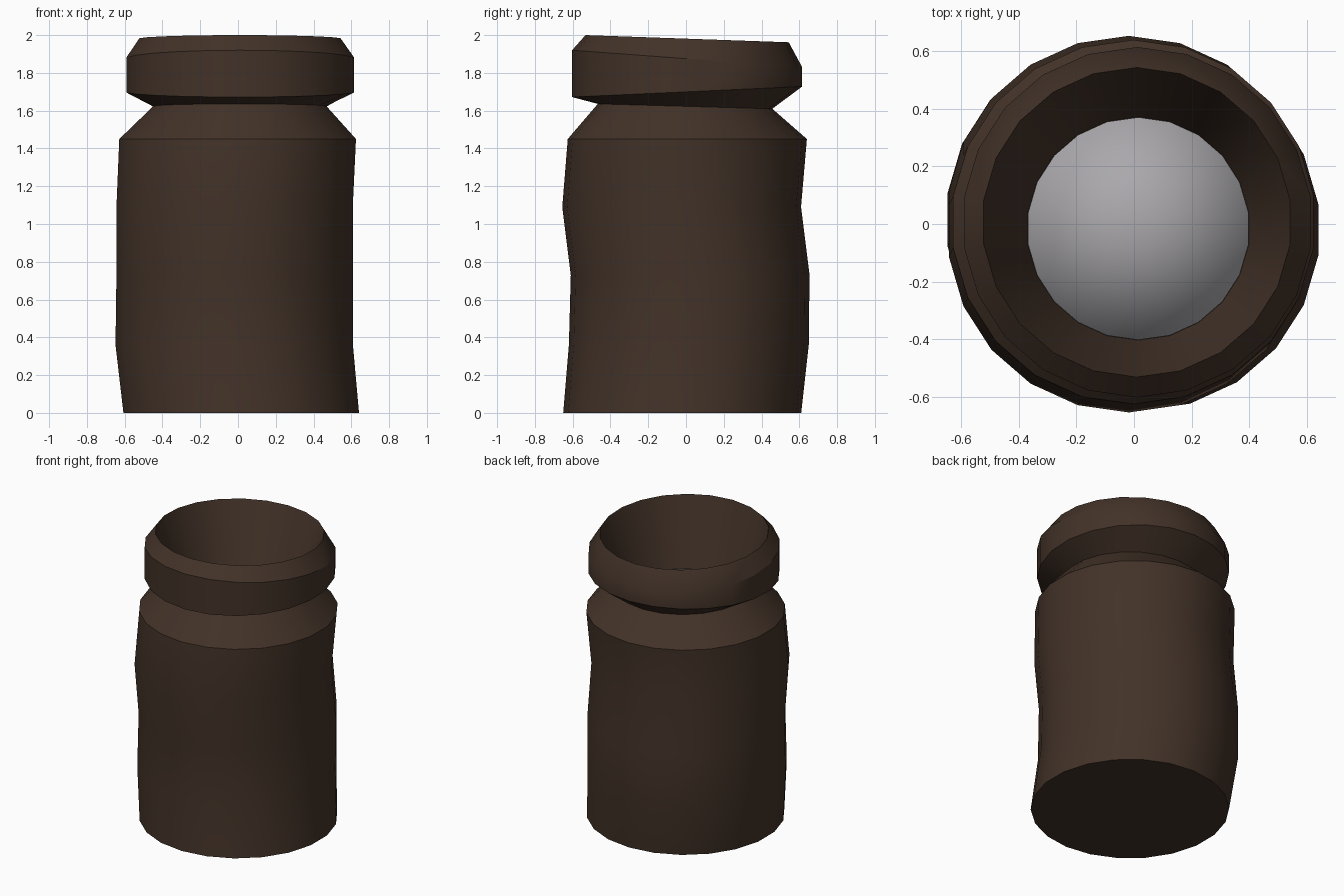
import bpy, bmesh, math

if "Cube" in bpy.data.objects:
    bpy.data.objects.remove(bpy.data.objects["Cube"])

SIDES = 22

def material(name, rgb):
    m = bpy.data.materials.new(name)
    m.diffuse_color = (*rgb, 1)
    m.use_nodes = True
    m.node_tree.nodes["Principled BSDF"].inputs["Base Color"].default_value = m.diffuse_color
    return m

def lathe(name, rings, mat):
    """Loft wobbly rings (cx, cy, radius, z, tilt along y); cap both ends."""
    bm = bmesh.new()
    loops = []
    for cx, cy, r, z, tilt in rings:
        loop = []
        for i in range(SIDES):
            a = math.pi / 2 + 2 * math.pi * i / SIDES
            s = math.sin(a)
            loop.append(bm.verts.new((cx + r * math.cos(a), cy + r * s, z + tilt * s)))
        loops.append(loop)
    for lo, hi in zip(loops, loops[1:]):
        for i in range(SIDES):
            j = (i + 1) % SIDES
            bm.faces.new((lo[i], lo[j], hi[j], hi[i]))
    bm.faces.new(loops[0][::-1])
    # Fan the last cap around a centre point
    cx, cy, r, z, tilt = rings[-1]
    c = bm.verts.new((cx, cy, z))
    for i in range(SIDES):
        bm.faces.new((loops[-1][i], loops[-1][(i + 1) % SIDES], c))
    bmesh.ops.recalc_face_normals(bm, faces=bm.faces)
    me = bpy.data.meshes.new(name)
    bm.to_mesh(me)
    bm.free()
    ob = bpy.data.objects.new(name, me)
    bpy.context.collection.objects.link(ob)
    me.materials.append(mat)
    bpy.ops.object.select_all(action='DESELECT')
    ob.select_set(True)
    bpy.context.view_layer.objects.active = ob
    return ob

clay = material("dark brown clay", (0.055, 0.032, 0.021))
grey = material("grey contents", (0.40, 0.39, 0.41))

# Jar: uneven body, shoulder, neck, tilted lip, then the funnel inside
lathe("jar", [
    (0.017, -0.020, 0.630, 0.00, 0),
    (-0.020, 0.015, 0.635, 0.36, 0),
    (-0.018, 0.022, 0.632, 0.73, 0),
    (-0.018, -0.023, 0.632, 1.09, 0),
    (-0.002, 0.007, 0.633, 1.45, 0),
    (0.010, -0.005, 0.462, 1.623, -0.013),
    (0.012, 0.006, 0.609, 1.70, 0.028),
    (0.012, 0.006, 0.609, 1.875, -0.045),
    (0.010, 0.006, 0.538, 1.981, -0.019),
    (0.015, -0.016, 0.388, 1.527, 0),
], clay)
bpy.ops.object.shade_smooth_by_angle(angle=math.radians(31))

# Contents: soft-shaded pool on the funnel floor
lathe("contents", [
    (0.015, -0.016, 0.382, 1.51, 0),
    (0.015, -0.016, 0.387, 1.534, 0),
], grey)
bpy.ops.object.shade_smooth()
